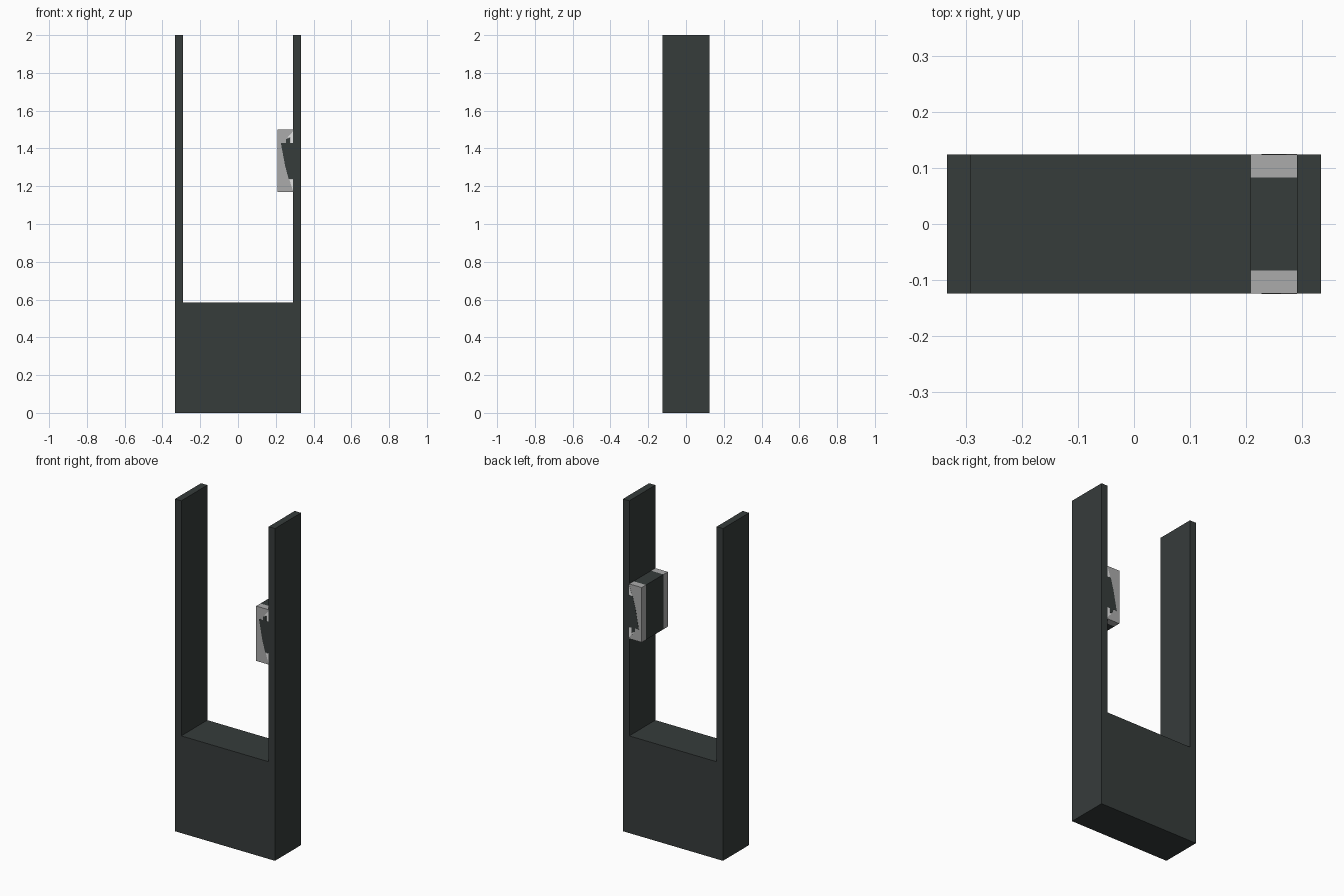
import bpy
import bmesh

cube = bpy.data.objects.get("Cube")
if cube:
    bpy.data.objects.remove(cube, do_unlink=True)


def material(name, rgb):
    m = bpy.data.materials.new(name)
    m.use_nodes = True
    m.diffuse_color = (*rgb, 1)
    bsdf = m.node_tree.nodes["Principled BSDF"]
    bsdf.inputs["Base Color"].default_value = (*rgb, 1)
    return m


dark = material("dark slate", (0.037, 0.045, 0.044))
gray = material("light gray", (0.41, 0.41, 0.41))
white = material("white", (0.95, 0.95, 0.95))


def extrude_profile(name, points, y0, y1, mat):
    """Extrude an (x, z) outline along y from y0 to y1."""
    bm = bmesh.new()
    face = bm.faces.new([bm.verts.new((x, y0, z)) for x, z in points])
    ext = bmesh.ops.extrude_face_region(bm, geom=[face])
    moved = [g for g in ext["geom"] if isinstance(g, bmesh.types.BMVert)]
    bmesh.ops.translate(bm, verts=moved, vec=(0, y1 - y0, 0))
    bmesh.ops.recalc_face_normals(bm, faces=bm.faces)
    mesh = bpy.data.meshes.new(name)
    bm.to_mesh(mesh)
    bm.free()
    mesh.materials.append(mat)
    obj = bpy.data.objects.new(name, mesh)
    bpy.context.collection.objects.link(obj)
    return obj


W, D, T, BASE, TOP = 0.333, 0.124, 0.042, 0.585, 2.0
IN = W - T

# Base block with two tall side posts
extrude_profile("frame", [(-W, 0), (W, 0), (W, TOP), (IN, TOP), (IN, BASE),
                          (-IN, BASE), (-IN, TOP), (-W, TOP)], -D, D, dark)

# Box on the inside of the left post: dark core between two light end caps
X0, Z0, Z1, CORE = 0.208, 1.17, 1.50, 0.083
box = [(X0, Z0), (IN, Z0), (IN, Z1), (X0, Z1)]
extrude_profile("box_core", box, -CORE, CORE, dark)

# Markings on the caps; the rear set is turned upside down
patch = [(0.227, 1.428), (0.253, 1.428), (0.253, 1.448), (0.275, 1.458),
         (0.275, 1.428), (IN, 1.428), (IN, 1.238), (0.268, 1.238),
         (0.249, 1.31)]
upper_chip = [(0.262, 1.458), (IN, 1.49), (IN, 1.43), (0.277, 1.43),
              (0.277, 1.46)]
lower_chip = [(0.272, 1.236), (IN, 1.236), (IN, 1.175)]

for side, label in ((-1, "front"), (1, "back")):
    extrude_profile(label + "_cap", box, side * CORE, side * D, gray)
    for name, shape, mat in (("dark_patch", patch, dark),
                             ("upper_chip", upper_chip, white),
                             ("lower_chip", lower_chip, white)):
        pts = shape if side < 0 else [(x, Z0 + Z1 - z) for x, z in shape]
        extrude_profile(f"{label}_{name}", pts, side * (D - 0.001),
                        side * (D + 0.001), mat)
